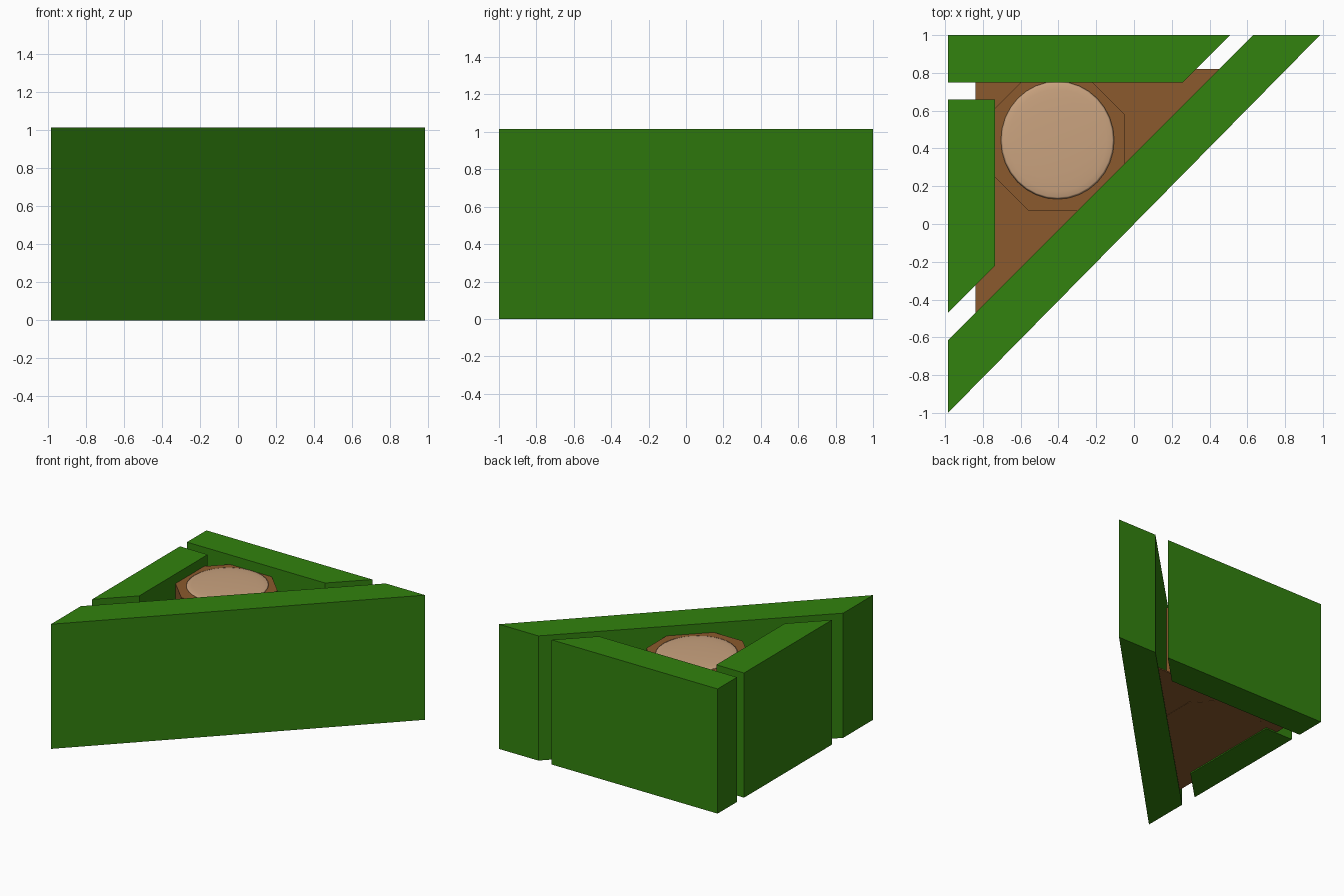
import bpy, bmesh, math

if "Cube" in bpy.data.objects:
    bpy.data.objects.remove(bpy.data.objects["Cube"])


def material(name, rgb):
    # sRGB 0-255 to linear
    lin = [((c / 255 + 0.055) / 1.055) ** 2.4 if c > 10 else c / 255 / 12.92 for c in rgb]
    m = bpy.data.materials.new(name)
    m.diffuse_color = (*lin, 1)
    m.use_nodes = True
    m.node_tree.nodes["Principled BSDF"].inputs["Base Color"].default_value = m.diffuse_color
    return m


GREEN = material("hedge green", (50, 130, 14))
BROWN = material("bark brown", (139, 90, 45))
TAN = material("cut wood tan", (202, 163, 127))


def prism(name, outline, z0, z1, mat):
    """Extrude a plan outline from z0 up to z1."""
    bm = bmesh.new()
    face = bm.faces.new([bm.verts.new((x, y, z0)) for x, y in outline])
    res = bmesh.ops.extrude_face_region(bm, geom=[face], use_keep_orig=True)
    top = [v for v in res["geom"] if isinstance(v, bmesh.types.BMVert)]
    bmesh.ops.translate(bm, verts=top, vec=(0, 0, z1 - z0))
    bmesh.ops.recalc_face_normals(bm, faces=bm.faces)
    mesh = bpy.data.meshes.new(name)
    bm.to_mesh(mesh)
    bm.free()
    mesh.materials.append(mat)
    obj = bpy.data.objects.new(name, mesh)
    bpy.context.collection.objects.link(obj)
    return obj


H = 1.015        # hedge height
STUMP_TOP = 0.937
W = 0.985        # half width in x

# Three hedge walls around a triangular bed
prism("back_hedge", [(-W, 1), (-W, 0.75), (0.26, 0.75), (0.51, 1)], 0, H, GREEN)
prism("left_hedge", [(-W, 0.66), (-W, -0.47), (-0.735, -0.22), (-0.735, 0.66)], 0, H, GREEN)
prism("diagonal_hedge", [(-W, -1), (W, 1), (0.63, 1), (-W, -0.615)], 0, H, GREEN)

# Thin soil plate, its edges tucked into the hedges
prism("soil", [(-0.84, 0.82), (-0.84, -0.66), (0.64, 0.82)], 0.01, 0.02, BROWN)

# Eight-sided stump
cx, cy, r = -0.41, 0.43, 0.39
octagon = [(cx + r * math.cos(math.radians(22.5 + 45 * k)),
            cy + r * math.sin(math.radians(22.5 + 45 * k))) for k in range(8)]
prism("stump", octagon, 0.008, STUMP_TOP, BROWN)

# Shallow rounded cut-wood cap on the stump
bpy.ops.mesh.primitive_uv_sphere_add(segments=32, ring_count=12, radius=1,
                                     location=(-0.405, 0.443, STUMP_TOP))
cap = bpy.context.object
cap.name = "stump_cap"
cap.scale = (0.30, 0.312, 0.015)
bpy.ops.object.transform_apply(location=False, rotation=False, scale=True)
cap.data.materials.append(TAN)
bpy.ops.object.shade_smooth()
